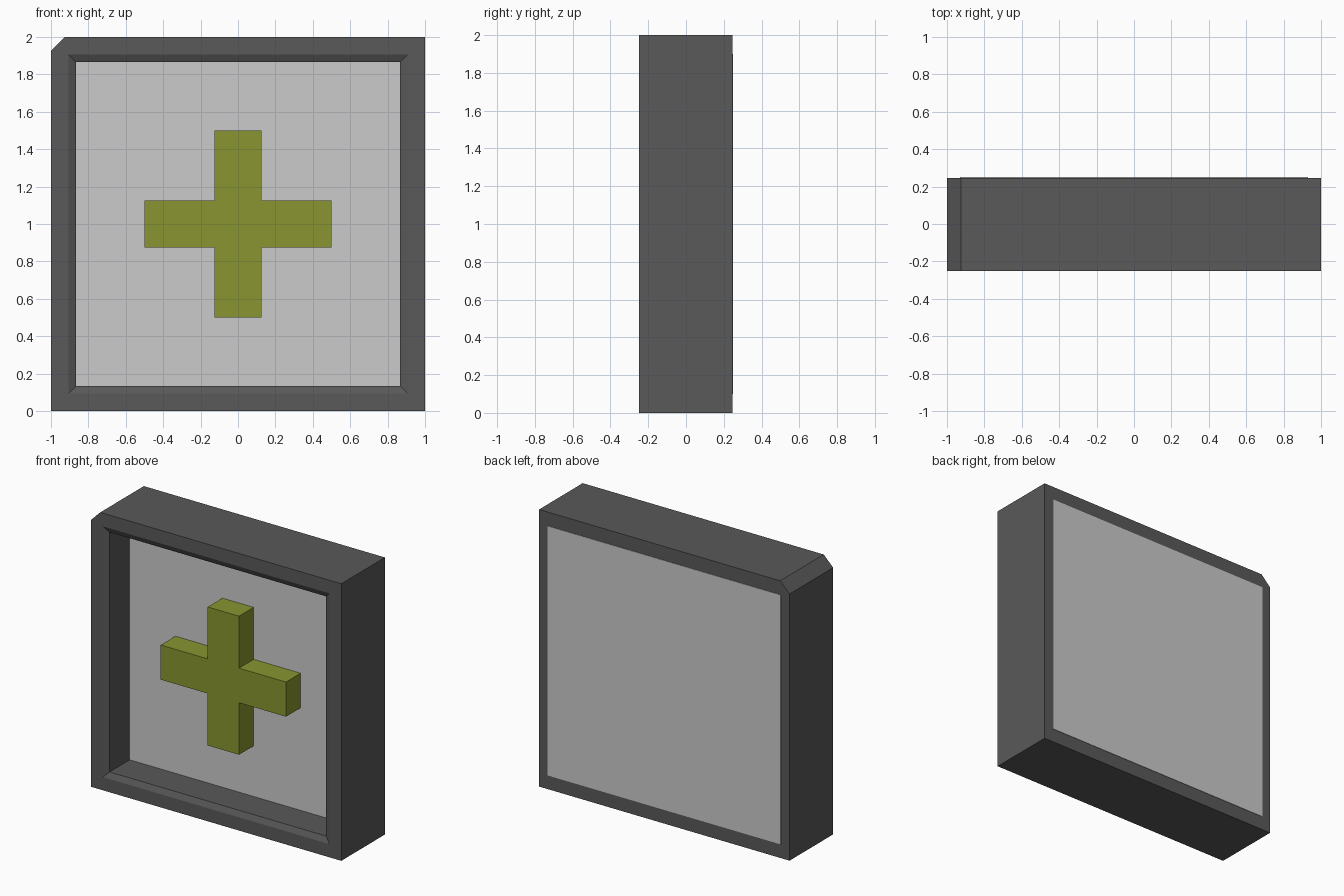
import bpy, bmesh
from mathutils import Vector

if "Cube" in bpy.data.objects:
    bpy.data.objects.remove(bpy.data.objects["Cube"])


def finish(name, bm, color=None):
    bmesh.ops.recalc_face_normals(bm, faces=bm.faces)
    mesh = bpy.data.meshes.new(name)
    bm.to_mesh(mesh)
    bm.free()
    obj = bpy.data.objects.new(name, mesh)
    bpy.context.collection.objects.link(obj)
    if color:
        mat = bpy.data.materials.new(name + "_colour")
        mat.diffuse_color = (*color, 1)
        mat.use_nodes = True
        mat.node_tree.nodes["Principled BSDF"].inputs["Base Color"].default_value = mat.diffuse_color
        mesh.materials.append(mat)
    return obj


def prism(name, outline, y0, y1, color=None):
    """Extrude an (x, z) outline from y0 to y1."""
    bm = bmesh.new()
    face = bm.faces.new([bm.verts.new((x, y0, z)) for x, z in outline])
    ext = bmesh.ops.extrude_face_region(bm, geom=[face])["geom"]
    verts = [v for v in ext if isinstance(v, bmesh.types.BMVert)]
    bmesh.ops.translate(bm, verts=verts, vec=(0, y1 - y0, 0))
    if face.is_valid and not any(f is not face and set(f.verts) == set(face.verts) for f in bm.faces):
        bmesh.ops.holes_fill(bm, edges=bm.edges)
    return finish(name, bm, color)


CENTRE = 1.0

# Frame: square profile sweep with a sloped inner lip at the front
profile = [(1, -0.25), (0.905, -0.25), (0.865, -0.23), (0.865, 0.247), (1, 0.247)]
corners = [(-1, -1), (1, -1), (1, 1), (-1, 1)]
bm = bmesh.new()
rings = [[bm.verts.new((sx * h, y, CENTRE + sz * h)) for sx, sz in corners]
         for h, y in profile]
for i, ring in enumerate(rings):
    nxt = rings[(i + 1) % len(rings)]
    for j in range(4):
        k = (j + 1) % 4
        bm.faces.new((ring[j], ring[k], nxt[k], nxt[j]))

# Clipped upper left corner of the frame
cut = bmesh.ops.bisect_plane(
    bm, geom=bm.verts[:] + bm.edges[:] + bm.faces[:],
    plane_co=Vector((-0.925, 0, 2)), plane_no=Vector((-1, 0, 1)), clear_outer=True)
bmesh.ops.holes_fill(
    bm, edges=[e for e in cut["geom_cut"] if isinstance(e, bmesh.types.BMEdge)])
finish("frame", bm, (0.1, 0.1, 0.1))

# Panel closing the back of the frame
prism("back_panel", [(sx * 0.93, CENTRE + sz * 0.9) for sx, sz in corners], 0.0, 0.25)

# Raised cross: one arm end repeated by quarter turns
w, r = 0.125, 0.5
outline = []
x_axis = [(r, -w), (r, w), (w, w)]
for _ in range(4):
    outline += [(x, CENTRE + z) for x, z in x_axis]
    x_axis = [(-z, x) for x, z in x_axis]
prism("cross", outline, -0.167, 0.005, (0.25, 0.3, 0.03))
